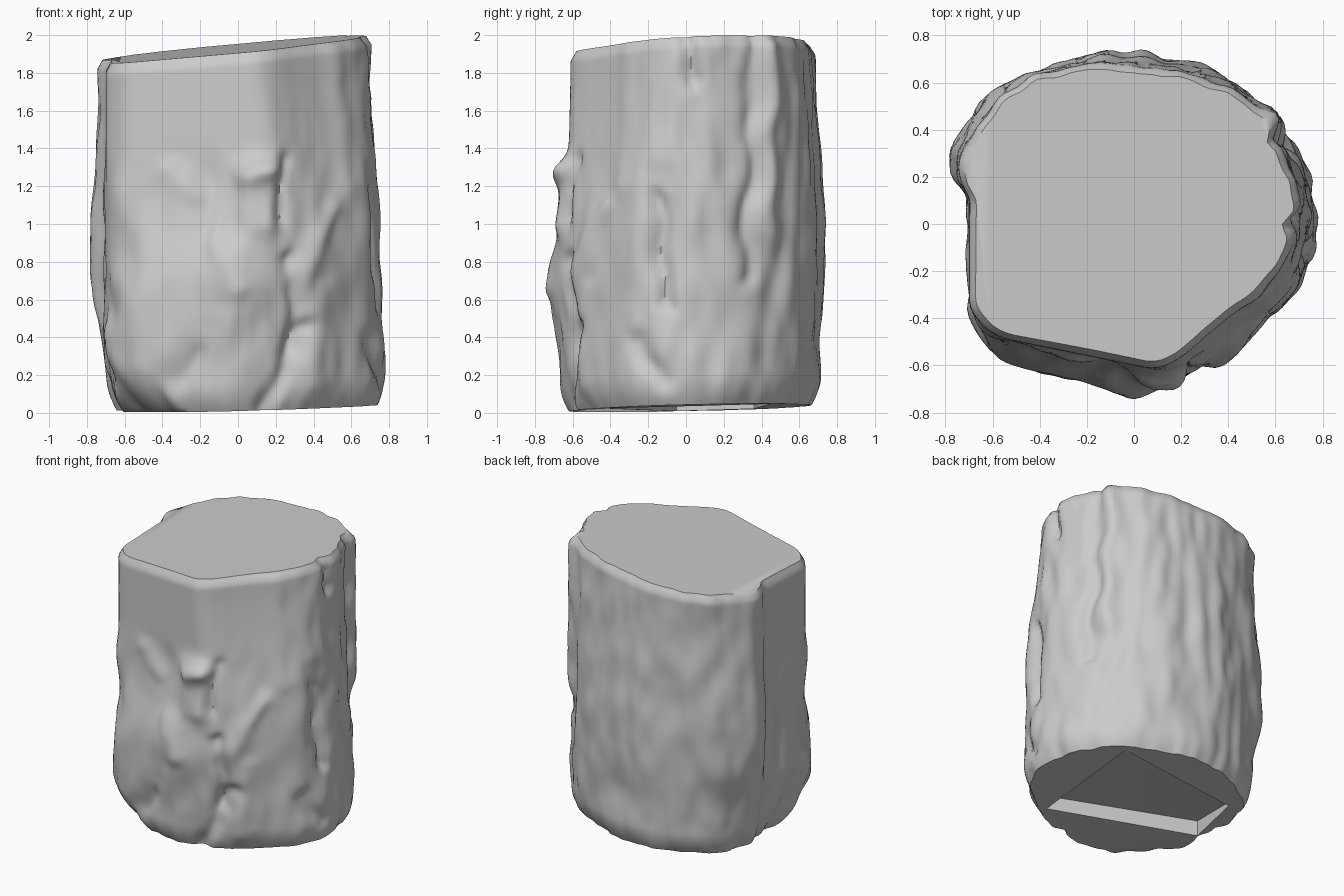
import bpy, bmesh, math
from mathutils import Vector, noise

if "Cube" in bpy.data.objects:
    bpy.data.objects.remove(bpy.data.objects["Cube"])

N, ROWS = 160, 84
# bark radius every 22.5 degrees (from +x, counter-clockwise) at three heights
LOW = [.785, .76, .73, .70, .71, .72, .75, .73, .68, .72, .78, .69, .66, .66, .70, .76]
MID = [.735, .74, .735, .72, .725, .75, .805, .84, .74, .77, .82, .72, .69, .69, .71, .74]
HIGH = [.70, .72, .73, .69, .68, .725, .775, .78, .73, .80, .80, .70, .70, .66, .65, .67]

# ridges (+) and grooves (-): angle1, z1, angle2, z2, height, width
MARKS = [
    (-86, 1.29, -78, 1.28, .05, .08), (-80, 1.25, -79, 1.0, .04, .09),    # broken bark ledge
    (-68, 1.34, -70, 1.02, -.03, .04),
    (-98, .92, -90, .68, .03, .07), (-112, 1.2, -125, 1.32, .02, .06),
    (-62, .72, -42, 1.02, .035, .08), (-68, .82, -61, .30, -.045, .045),  # front fork
    (-78, .02, -58, .42, -.04, .05), (-52, .15, -50, .6, .02, .08),
    (-95, .55, -93, .75, .025, .14), (-125, .12, -110, .3, -.025, .07),
    (-150, .42, -150, .34, .04, .10),                                     # root foot
    (-11, 1.08, -9, .55, -.04, .04), (-20, .35, -12, .15, -.035, .05),    # right cracks
    (-3, 1.98, 4, 1.72, -.045, .05), (30, 1.98, 28, .65, -.04, .05),
    (38, 1.9, 37, .9, .025, .06), (-32, 1.9, -28, 1.2, .02, .09),
    (-4, .9, -2, .3, .01, .1), (-5, 1.75, -8, 1.3, .015, .08),
]


def smooth(a, b, v):
    t = min(1, max(0, (v - a) / (b - a)))
    return t * t * (3 - 2 * t)


def soft_min(a, b, k):
    h = max(k - abs(a - b), 0) / k
    return min(a, b) - h * h * k / 4


def around(row, deg):
    f = (deg % 360) / 22.5
    i, t = int(f), f % 1
    a, b, c, d = (row[(i + k) % 16] for k in (-1, 0, 1, 2))
    return b + .5 * t * (c - a + t * (2 * a - 5 * b + 4 * c - d + t * (3 * (b - c) + d - a)))


def mark_height(m, deg, z):
    a1, z1, a2, z2, h, w = m
    start = math.radians((a1 - deg + 180) % 360 - 180) * .7
    p = Vector((start, z1 - z))
    e = Vector((math.radians(a2 - a1) * .7, z2 - z1))
    t = min(1, max(0, -p.dot(e) / e.length_squared))
    return h * math.exp(-((p + e * t).length / w) ** 2)


def radius(deg, z):
    a = math.radians(deg)
    c, s = math.cos(a), math.sin(a)
    low, mid, high = (around(row, deg) for row in (LOW, MID, HIGH))
    r = low + (mid - low) * smooth(.1, .8, z) + (high - mid) * smooth(.9, 1.8, z)
    # long vertical bark furrows plus small lumps
    r += .022 * noise.noise((4 * c, 4 * s, 1.6 * z)) + .02 * noise.noise((8 * c, 8 * s, 4 * z + 7))
    # planes where the bark has been split away: left, front left, front, front right
    left = .65 + .05 * smooth(.02, .3, z) + .04 * smooth(.15, .3, z) * (1 - smooth(.35, .55, z))
    left += .15 * (1 - smooth(158, 172, deg % 360))
    corner = .765 + .08 * (1 - smooth(.4, .9, z)) - .2 * max(0, 1 - z / .32)
    cuts = [(-1, 0, left, .03), (-.75, -.66, corner, .03),
            (-.2, -.98, .588 + .13 * (1 - smooth(.5, 1.35, z)), .05),
            (.65, -.76, .562 + .14 * (1 - smooth(.5, 1.9, z)), .09)]
    for nx, ny, d, k in cuts:
        f = nx * c + ny * s
        if f > .3:
            lumps = noise.noise((6 * c, 6 * s, 3 * z)) * (1 - smooth(1.2, 1.5, z))
            r = soft_min(r, d / f + .025 * lumps, k)
    # marks, with their paths bent by noise
    bent = deg + 4 * noise.noise((3 * c, 3 * s, 5 * z + 3))
    bent_z = z + .06 * noise.noise((6 * c, 6 * s, 4 * z + 11))
    r += sum(mark_height(m, bent, bent_z) for m in MARKS)
    # worn top and bottom rims
    return r - .05 * max(0, 1 - z / .16) ** 2 - .03 * smooth(1.86, 1.93, z) ** 2


# log body: stacked rings between a tilted base and a tilted saw cut
bm = bmesh.new()
rings = []
for j in range(ROWS + 1):
    t = j / ROWS
    ring = []
    for i in range(N):
        deg = 360 * i / N
        a = math.radians(deg)
        r = radius(deg, 1.93 * t)
        x, y = r * math.cos(a), r * math.sin(a)
        base = .025 + .025 * (x + y)
        top = 1.928 + .095 * x + .04 * y
        ring.append(bm.verts.new((x, y, base + (top - base) * t)))
    rings.append(ring)
for lo, hi in zip(rings, rings[1:]):
    for i in range(N):
        k = (i + 1) % N
        bm.faces.new((lo[i], lo[k], hi[k], hi[i]))
bm.faces.new(rings[-1])
bm.faces.new(rings[0][::-1])
mesh = bpy.data.meshes.new("log")
bm.to_mesh(mesh)
bm.free()
log = bpy.data.objects.new("log", mesh)
bpy.context.collection.objects.link(log)

# wedge-shaped hollow in the underside
bm = bmesh.new()
outline = [(.38, -.43, .12), (.45, .45, .05), (-.50, .36, .05), (-.58, -.05, .12)]
lower = [bm.verts.new((x, y, -.1)) for x, y, z in outline]
upper = [bm.verts.new((x, y, z)) for x, y, z in outline]
bm.faces.new(lower[::-1])
bm.faces.new((upper[0], upper[1], upper[3]))
bm.faces.new((upper[1], upper[2], upper[3]))
for i in range(4):
    k = (i + 1) % 4
    bm.faces.new((lower[i], lower[k], upper[k], upper[i]))
cut_mesh = bpy.data.meshes.new("base_hollow_cutter")
bm.to_mesh(cut_mesh)
bm.free()
cutter = bpy.data.objects.new("base_hollow_cutter", cut_mesh)
bpy.context.collection.objects.link(cutter)
cutter.hide_render = True

bpy.context.view_layer.objects.active = log
log.select_set(True)
mod = log.modifiers.new("base_hollow", "BOOLEAN")
mod.operation = "DIFFERENCE"
mod.object = cutter
bpy.ops.object.modifier_apply(modifier=mod.name)
bpy.data.objects.remove(cutter)
bpy.ops.object.shade_smooth_by_angle(angle=math.radians(55))
